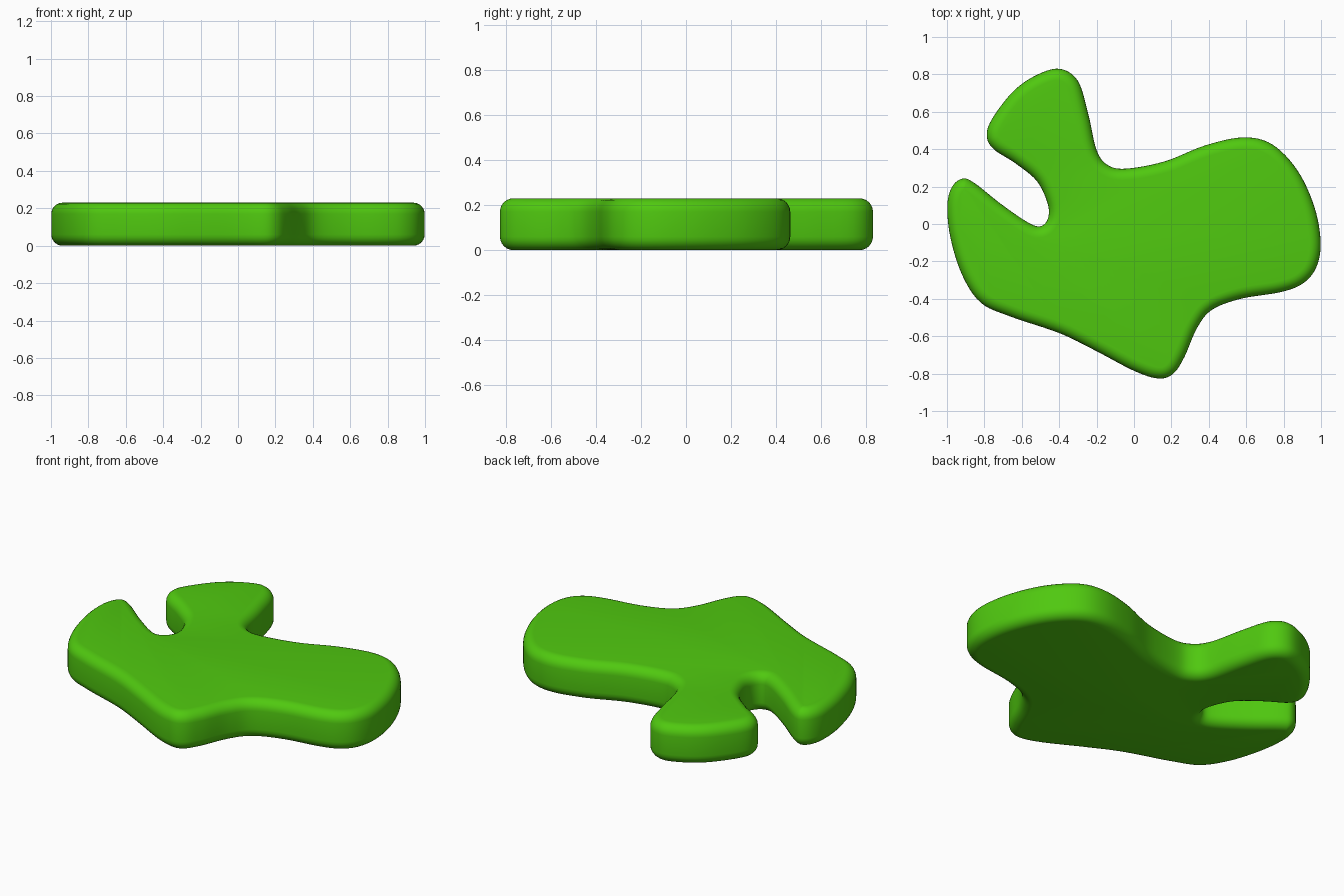
import bpy, bmesh, math
from mathutils import Vector

if "Cube" in bpy.data.objects:
    bpy.data.objects.remove(bpy.data.objects["Cube"])

HEIGHT, RADIUS, STEPS, SUB = 0.23, 0.06, 6, 6

# Outline of the slab seen from above, clockwise from the upper lobe
OUTLINE = [
    (-.40, .83), (-.30, .765), (-.245, .59), (-.20, .395), (-.14, .315), (-.04, .296),
    (.165, .335), (.38, .42), (.585, .463), (.74, .425), (.875, .285), (.965, .09),
    (.998, -.10), (.973, -.235), (.90, -.32), (.78, -.365), (.57, -.40), (.415, -.46),
    (.335, -.56), (.27, -.71), (.21, -.80), (.13, -.826), (0, -.785), (-.21, -.675),
    (-.40, -.583), (-.66, -.495), (-.82, -.42), (-.92, -.27), (-.982, -.07),
    (-.998, .10), (-.972, .20), (-.915, .243), (-.85, .217), (-.715, .11), (-.57, .01),
    (-.50, -.012), (-.46, .03), (-.462, .11), (-.52, .23), (-.635, .325), (-.75, .40),
    (-.787, .47), (-.76, .56), (-.65, .705), (-.53, .792)]


def smooth_loop(points, sub):
    """Closed Catmull-Rom curve through the points."""
    p = [Vector(q) for q in points]
    n, out = len(p), []
    for i in range(n):
        a, b, c, d = (p[(i + k) % n] for k in (-1, 0, 1, 2))
        for s in range(sub):
            t = s / sub
            out.append(.5 * (2 * b + (c - a) * t + (2 * a - 5 * b + 4 * c - d) * t ** 2
                             + (3 * b - a - 3 * c + d) * t ** 3))
    return out


loop = smooth_loop(OUTLINE, SUB)
n = len(loop)
inward = []
for i in range(n):
    t = (loop[(i + 1) % n] - loop[i - 1]).normalized()
    inward.append(Vector((t.y, -t.x)))

# Rounded edge section: (inset, height) from the bottom face to the top face
arc = [(RADIUS * (1 - math.sin(a)), RADIUS * (1 - math.cos(a)))
       for a in (math.pi / 2 * k / STEPS for k in range(STEPS + 1))]
section = arc + [(d, HEIGHT - z) for d, z in reversed(arc)]

# Slab: stacked inset rings with flat caps
bm = bmesh.new()
rings = [[bm.verts.new((*(p + m * d), z)) for p, m in zip(loop, inward)] for d, z in section]
for low, high in zip(rings, rings[1:]):
    for i in range(n):
        j = (i + 1) % n
        bm.faces.new((low[i], low[j], high[j], high[i]))
bm.faces.new(rings[0])
bm.faces.new(rings[-1])
bmesh.ops.recalc_face_normals(bm, faces=bm.faces[:])
mesh = bpy.data.meshes.new("rounded_slab")
bm.to_mesh(mesh)
bm.free()

slab = bpy.data.objects.new("rounded_slab", mesh)
bpy.context.collection.objects.link(slab)
green = bpy.data.materials.new("green")
green.diffuse_color = (0.08, 0.58, 0.005, 1)
green.use_nodes = True
green.node_tree.nodes["Principled BSDF"].inputs["Base Color"].default_value = green.diffuse_color
mesh.materials.append(green)
bpy.context.view_layer.objects.active = slab
slab.select_set(True)
bpy.ops.object.shade_smooth_by_angle(angle=math.radians(40))
